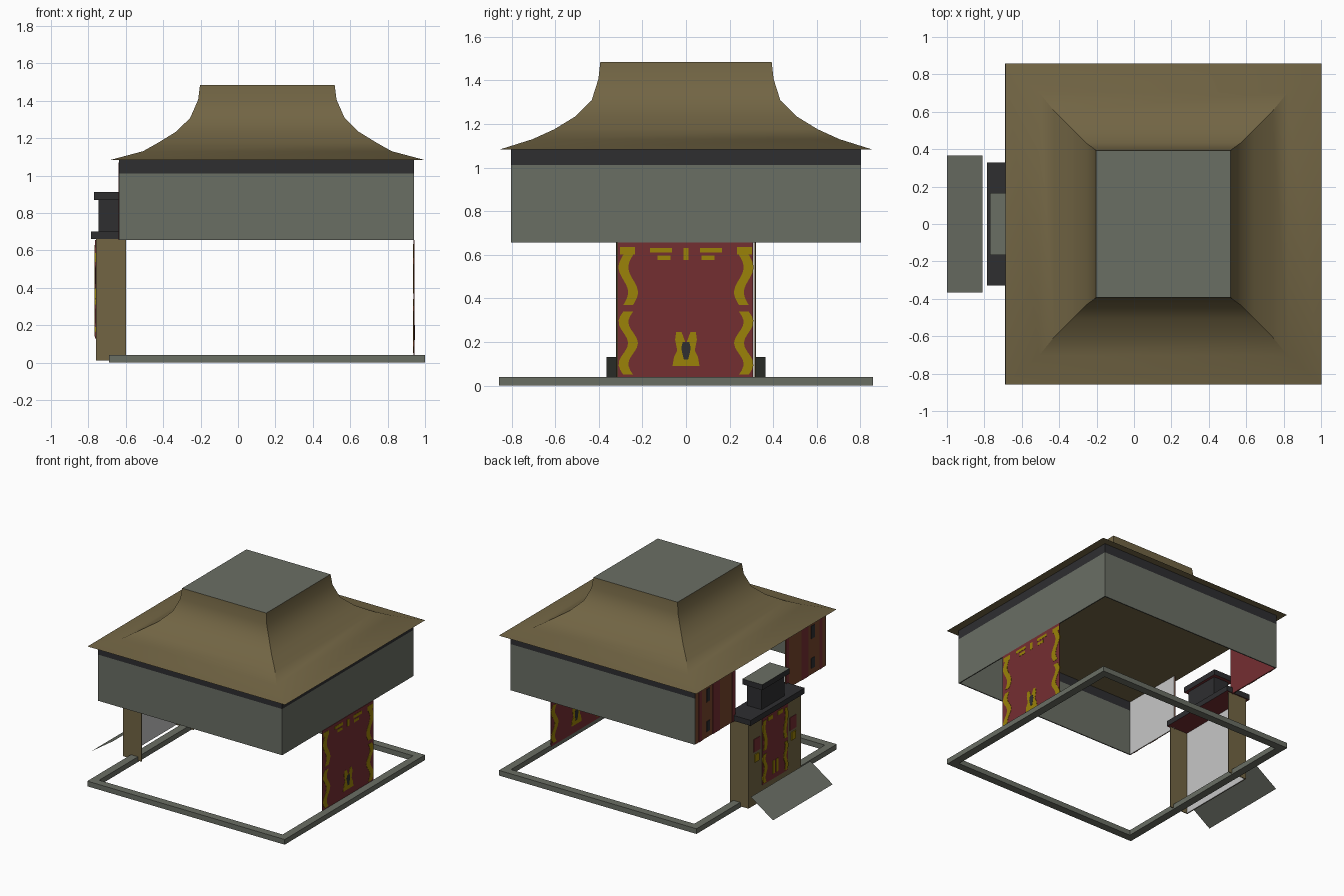
import bpy, bmesh, math

if "Cube" in bpy.data.objects:
    bpy.data.objects.remove(bpy.data.objects["Cube"])


def material(name, rgb):
    m = bpy.data.materials.new(name)
    lin = [((c / 255 + 0.055) / 1.055) ** 2.4 if c > 10 else c / 255 / 12.92 for c in rgb]
    m.diffuse_color = (*lin, 1)
    m.use_nodes = True
    m.node_tree.nodes["Principled BSDF"].inputs["Base Color"].default_value = m.diffuse_color
    return m


GRAY = material("stone gray", (106, 110, 100))
BROWN = material("roof brown", (114, 101, 68))
RED = material("door red", (116, 46, 49))
YELLOW = material("ornament yellow", (155, 130, 8))
DARK = material("charcoal", (46, 46, 48))
PALE = material("pale gray", (198, 198, 198))
WOOD = material("orange wood", (118, 70, 44))


def finish(name, bm, mats):
    bmesh.ops.recalc_face_normals(bm, faces=bm.faces)
    me = bpy.data.meshes.new(name)
    for m in mats:
        me.materials.append(m)
    bm.to_mesh(me)
    bm.free()
    ob = bpy.data.objects.new(name, me)
    bpy.context.collection.objects.link(ob)
    return ob


def add_prism(bm, outline, x0, x1):
    """Extrude a (y, z) outline from x0 to x1."""
    a = [bm.verts.new((x0, y, z)) for y, z in outline]
    b = [bm.verts.new((x1, y, z)) for y, z in outline]
    n = len(a)
    bm.faces.new(a)
    bm.faces.new(b[::-1])
    for i in range(n):
        j = (i + 1) % n
        bm.faces.new((a[i], a[j], b[j], b[i]))


def rect(y0, y1, z0, z1):
    return [(y0, z0), (y1, z0), (y1, z1), (y0, z1)]


def plates(name, outlines, x0, x1, mat):
    bm = bmesh.new()
    for o in outlines:
        add_prism(bm, o, x0, x1)
    return finish(name, bm, [mat])


def box(name, x, y, z, mat, top=None, bottom=None):
    """Box from ranges, with optional top and bottom colours."""
    bm = bmesh.new()
    add_prism(bm, rect(*y, *z), *x)
    ob = finish(name, bm, [mat, top or mat, bottom or mat])
    for p in ob.data.polygons:
        if p.normal.z > 0.9:
            p.material_index = 1
        elif p.normal.z < -0.9:
            p.material_index = 2
    return ob


def wavy(side, z0, z1, centre, width, amp, turns, n=14):
    """Upright wavy ribbon outline, mirrored by side."""
    left, right = [], []
    for i in range(n + 1):
        t = i / n
        c = centre + amp * math.sin(t * turns * 2 * math.pi)
        z = z0 + t * (z1 - z0)
        left.append((side * (c - width / 2), z))
        right.append((side * (c + width / 2), z))
    return left + right[::-1]


# Flared roof: stacked rectangular rings
CX = 0.157
rings = [(0.845, 0.857, 1.082), (0.665, 0.704, 1.13), (0.583, 0.603, 1.176),
         (0.487, 0.507, 1.235), (0.413, 0.433, 1.308), (0.37, 0.402, 1.405),
         (0.36, 0.393, 1.485)]
bm = bmesh.new()
loops = [[bm.verts.new((CX + sx * hx, sy * hy, z))
          for sx, sy in ((-1, -1), (1, -1), (1, 1), (-1, 1))] for hx, hy, z in rings]
for a, b in zip(loops, loops[1:]):
    for i in range(4):
        j = (i + 1) % 4
        bm.faces.new((a[i], a[j], b[j], b[i]))
bm.faces.new(loops[0][::-1])
bm.faces.new(loops[-1])
roof = finish("roof", bm, [BROWN, GRAY])
for p in roof.data.polygons:
    if p.normal.z > 0.99:
        p.material_index = 1
bpy.context.view_layer.objects.active = roof
roof.select_set(True)
bpy.ops.object.shade_smooth_by_angle(angle=math.radians(35))

# Hanging upper walls with dark band beneath the eaves
T = 0.008
for name, z, mat in (("upper_wall", (0.655, 1.012), GRAY), ("eave_band", (1.012, 1.082), DARK)):
    box("front_" + name, (-0.637, 0.94), (-0.802, -0.802 + T), z, mat)
    box("back_" + name, (-0.637, 0.94), (0.802 - T, 0.802), z, mat)
    box("right_" + name, (0.94 - T, 0.94), (-0.802, 0.802), z, mat)

# Wooden panels on the left side, with painted stripes
for s, tag in ((-1, "front"), (1, "back")):
    lo, hi = sorted((s * 0.31, s * 0.794))
    box(f"left_wood_panel_{tag}", (-0.637, -0.632), (lo, hi), (0.655, 1.08), WOOD)
    box(f"left_panel_lining_{tag}", (-0.632, -0.629), (lo, hi), (0.655, 1.08),
        PALE if s < 0 else RED)
    plates(f"left_panel_stripes_{tag}",
           [rect(*sorted((s * a, s * b)), 0.655, 1.07)
            for a, b in ((0.31, 0.345), (0.50, 0.585), (0.72, 0.755))],
           -0.640, -0.637, RED)
    plates(f"left_panel_dark_marks_{tag}",
           [rect(*sorted((s * 0.62, s * 0.66)), a, b) for a, b in ((0.70, 0.78), (0.93, 1.03))],
           -0.640, -0.637, DARK)

# Base frame
X0, X1, Y, W, H = -0.69, 1.0, 0.857, 0.06, 0.04
box("base_front", (X0, X1), (-Y, -Y + W), (0, H), GRAY)
box("base_back", (X0, X1), (Y - W, Y), (0, H), GRAY)
box("base_left", (X0, X0 + W), (-Y + W, Y - W), (0, H), GRAY)
box("base_right", (X1 - W, X1), (-Y + W, Y - W), (0, H), GRAY)

# Right door panel with ornaments showing on both faces
box("right_door", (0.938, 0.943), (-0.315, 0.307), (0.03, 0.656), RED)
orn = []
for s in (-1, 1):
    orn.append(wavy(s, 0.05, 0.34, 0.265, 0.045, 0.022, 1.5))
    orn.append(wavy(s, 0.37, 0.60, 0.265, 0.045, 0.022, -1.0))
    orn.append(rect(*sorted((s * 0.235, s * 0.302)), 0.60, 0.635))
    orn.append(rect(*sorted((s * 0.065, s * 0.165)), 0.61, 0.632))
    orn.append(rect(*sorted((s * 0.07, s * 0.13)), 0.575, 0.597))
    orn.append([(s * y, z) for y, z in ((0.0, 0.09), (0.062, 0.09), (0.055, 0.13), (0.04, 0.16),
                                        (0.05, 0.21), (0.045, 0.245), (0.02, 0.245), (0.0, 0.19))])
orn.append(rect(-0.012, 0.012, 0.575, 0.63))
plates("right_door_ornaments", orn, 0.9365, 0.9445, YELLOW)
plates("right_door_keyhole",
       [[(-0.01, 0.12), (0.01, 0.12), (0.022, 0.17), (0.015, 0.2), (-0.015, 0.2), (-0.022, 0.17)]],
       0.936, 0.945, DARK)

# Entrance porch: front panel, pale lining, two sides
box("porch_front", (-0.76, -0.755), (-0.32, 0.32), (0.01, 0.66), BROWN)
box("porch_lining", (-0.755, -0.751), (-0.315, 0.315), (0.01, 0.66), PALE)
box("porch_side_front", (-0.76, -0.60), (-0.322, -0.317), (0.01, 0.66), BROWN)
box("porch_side_back", (-0.76, -0.60), (0.317, 0.322), (0.01, 0.66), BROWN)
box("porch_door", (-0.764, -0.76), (-0.155, 0.155), (0.13, 0.655), RED)
orn, patch = [], []
for s in (-1, 1):
    orn.append(wavy(s, 0.14, 0.36, 0.128, 0.035, 0.012, 1.5))
    orn.append(wavy(s, 0.39, 0.62, 0.128, 0.035, 0.012, -1.0))
    orn.append(rect(*sorted((s * 0.01, s * 0.035)), 0.17, 0.27))
    orn.append(rect(*sorted((s * 0.03, s * 0.09)), 0.60, 0.63))
    orn.append(rect(*sorted((s * 0.2, s * 0.25)), 0.34, 0.40))
    patch.append(rect(*sorted((s * 0.18, s * 0.26)), 0.42, 0.52))
plates("porch_ornaments", orn, -0.767, -0.76, YELLOW)
plates("porch_side_patches", patch, -0.763, -0.76, RED)

# Stepped cap above the porch
box("porch_lower_cap", (-0.785, -0.58), (-0.33, 0.33), (0.66, 0.702), DARK, bottom=RED)
box("porch_cap_block", (-0.745, -0.62), (-0.14, 0.14), (0.702, 0.87), DARK)
box("porch_upper_cap", (-0.77, -0.60), (-0.167, 0.167), (0.87, 0.912), DARK, top=GRAY, bottom=RED)

# Sloping entry ramp, a single sheet
bm = bmesh.new()
bm.faces.new([bm.verts.new(v) for v in ((-1.0, -0.365, 0.0), (-0.81, -0.365, 0.13),
                                        (-0.81, 0.365, 0.13), (-1.0, 0.365, 0.0))])
ramp = finish("entry_ramp", bm, [GRAY])
if ramp.data.polygons[0].normal.z < 0:
    ramp.data.flip_normals()
